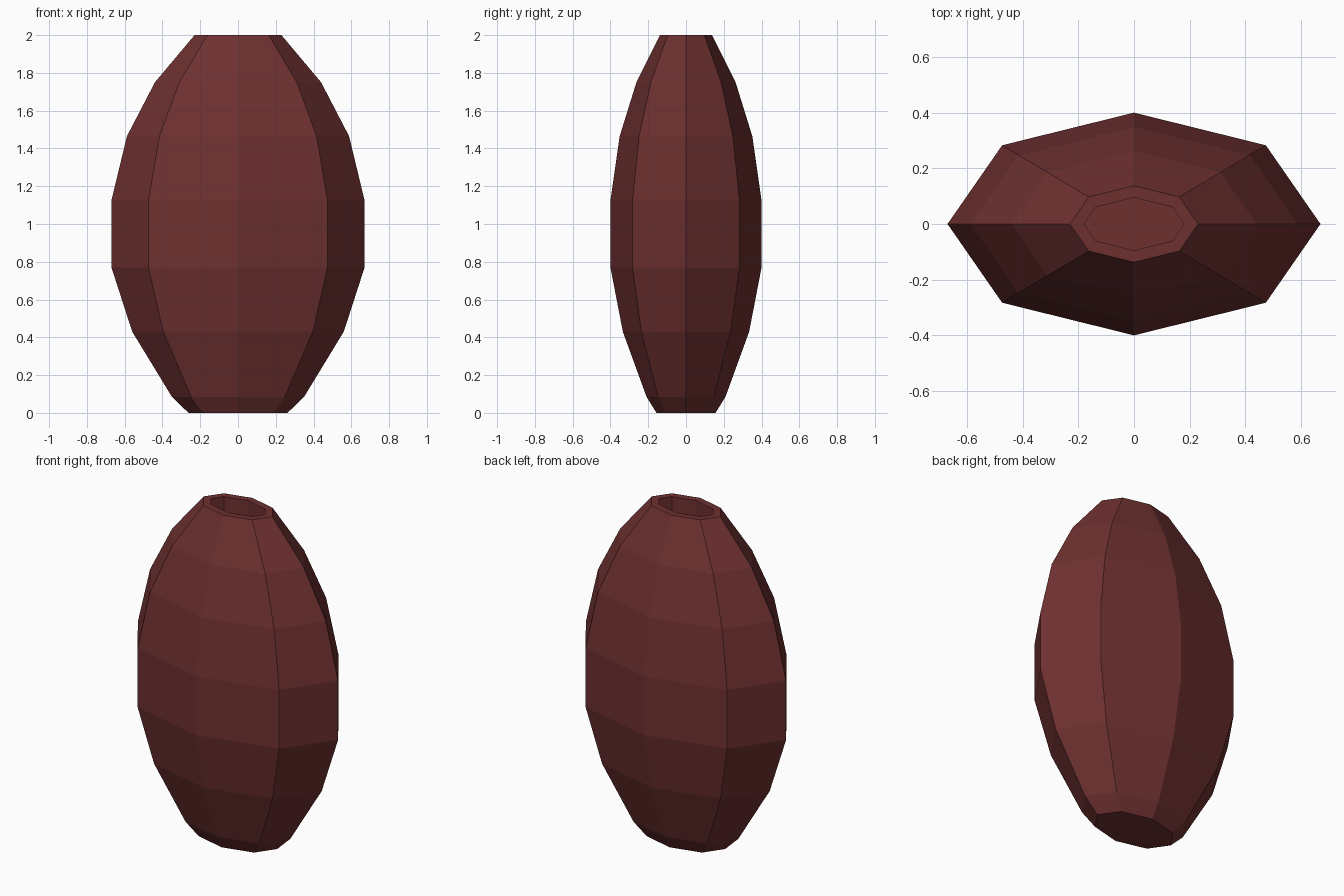
import bpy
import bmesh
from math import cos, sin, tau

SIDES = 8
DEPTH_RATIO = 0.597
# (half width, height) from base to rim
PROFILE = [(0.262, 0), (0.35, 0.085), (0.56, 0.43), (0.67, 0.77),
           (0.67, 1.125), (0.588, 1.465), (0.44, 1.75), (0.23, 2)]
RIM_WIDTH = 0.041
HOLE_DEPTH = 0.3

cube = bpy.data.objects.get("Cube")
if cube:
    bpy.data.objects.remove(cube, do_unlink=True)


def make_material(name, color):
    mat = bpy.data.materials.new(name)
    mat.use_nodes = True
    mat.diffuse_color = color
    mat.node_tree.nodes["Principled BSDF"].inputs["Base Color"].default_value = color
    return mat


bm = bmesh.new()

# Faceted oval body, lofted through the profile
rings = [[bm.verts.new((r * cos(tau * i / SIDES),
                        r * DEPTH_RATIO * sin(tau * i / SIDES), z))
          for i in range(SIDES)] for r, z in PROFILE]
for low, high in zip(rings, rings[1:]):
    for i in range(SIDES):
        j = (i + 1) % SIDES
        bm.faces.new((low[i], low[j], high[j], high[i]))

# Flat base and top
bm.faces.new(rings[0][::-1])
top = bm.faces.new(rings[-1])
bm.normal_update()

# Even rim around a straight-walled opening
bmesh.ops.inset_region(bm, faces=[top], thickness=RIM_WIDTH, use_even_offset=True)
hole = bmesh.ops.extrude_discrete_faces(bm, faces=[top])["faces"][0]
bmesh.ops.translate(bm, verts=hole.verts, vec=(0, 0, -HOLE_DEPTH))
bm.normal_update()

mesh = bpy.data.meshes.new("vase_body")
bm.to_mesh(mesh)
bm.free()
vase = bpy.data.objects.new("vase_body", mesh)
bpy.context.collection.objects.link(vase)
mesh.materials.append(make_material("dark red clay", (0.156, 0.03, 0.03, 1)))
